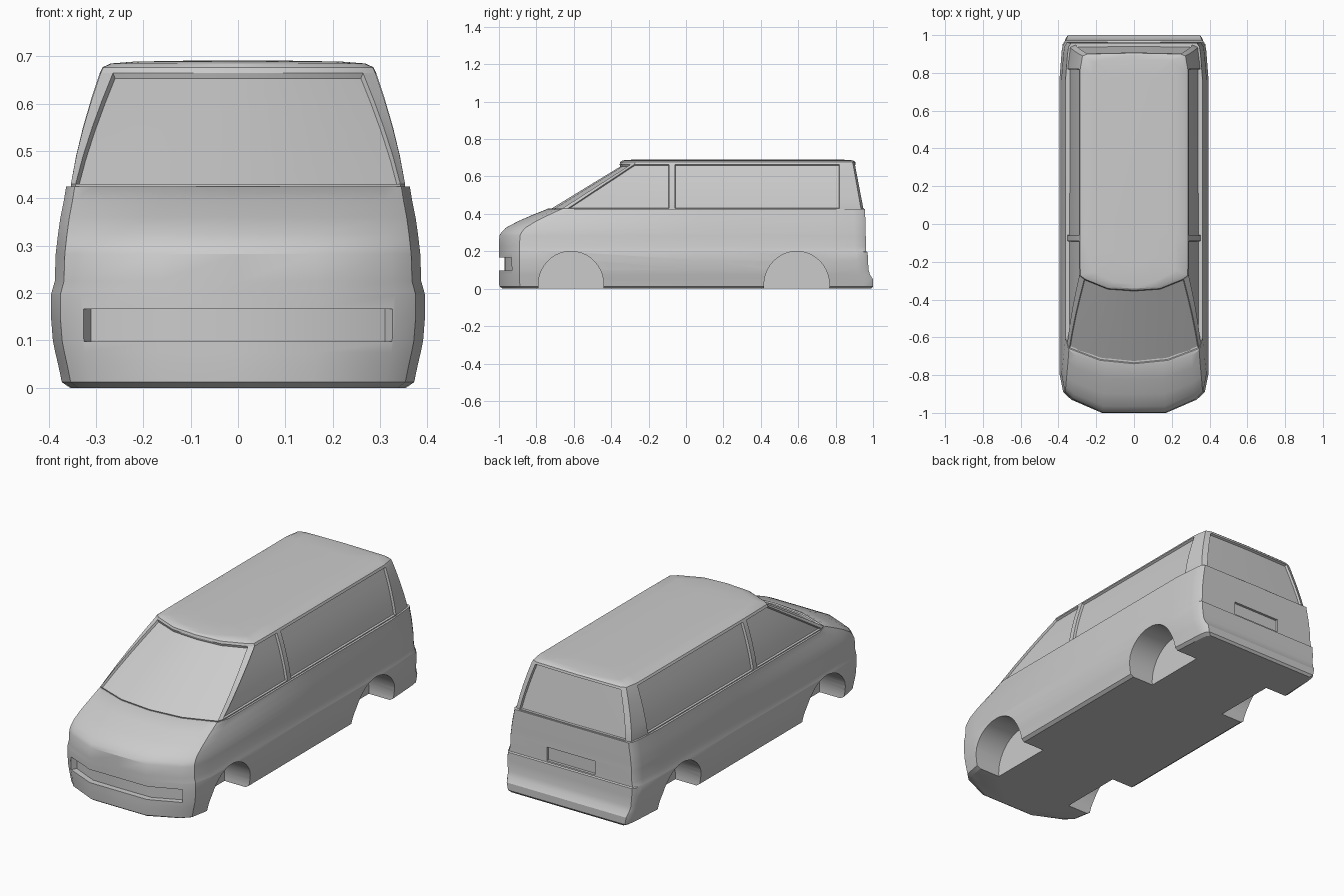
import bpy, bmesh, math
from mathutils import Vector

if "Cube" in bpy.data.objects:
    bpy.data.objects.remove(bpy.data.objects["Cube"])


def loft(name, rings):
    """Skin closed rings of equal length and cap both ends."""
    bm = bmesh.new()
    rows = [[bm.verts.new(p) for p in r] for r in rings]
    n = len(rows[0])
    for a, b in zip(rows, rows[1:]):
        for i in range(n):
            j = (i + 1) % n
            bm.faces.new((a[i], a[j], b[j], b[i]))
    bm.faces.new(rows[0][::-1])
    bm.faces.new(rows[-1])
    bmesh.ops.recalc_face_normals(bm, faces=bm.faces)
    me = bpy.data.meshes.new(name)
    bm.to_mesh(me)
    bm.free()
    ob = bpy.data.objects.new(name, me)
    bpy.context.collection.objects.link(ob)
    return ob


def mirrored(half, z):
    """Half outline from front centre to rear centre -> full ring at height z."""
    pts = [(x, y, z) for x, y in half]
    return pts + [(-x, y, z) for x, y in half[-2:0:-1]]


def cut(ob, cutter):
    m = ob.modifiers.new("cut", 'BOOLEAN')
    m.operation = 'DIFFERENCE'
    m.solver = 'EXACT'
    m.object = cutter
    bpy.context.view_layer.objects.active = ob
    bpy.ops.object.modifier_apply(modifier=m.name)
    bpy.data.objects.remove(cutter)


def edit(ob, fn):
    bm = bmesh.new()
    bm.from_mesh(ob.data)
    fn(bm)
    bm.to_mesh(ob.data)
    bm.free()


def smooth(ob, angle):
    bpy.ops.object.select_all(action='DESELECT')
    ob.select_set(True)
    bpy.context.view_layer.objects.active = ob
    bpy.ops.object.shade_smooth_by_angle(angle=math.radians(angle))


# Lower body: z, half width, front y, rear y, corner depth
levels = [
    (0.000, .355, -.980, .990, 1.0), (0.012, .372, -.998, 1.00, 1.0),
    (0.050, .380, -1.00, 1.00, 1.0), (0.075, .386, -1.00, .984, 1.0),
    (0.100, .391, -1.00, .976, 1.0), (0.150, .395, -1.00, .973, 1.0),
    (0.196, .395, -1.00, .971, 1.0), (0.200, .394, -1.00, .963, 1.0),
    (0.225, .387, -1.00, .962, 1.0), (0.283, .385, -.998, .961, 1.0),
    (0.300, .383, -.988, .960, .98), (0.325, .380, -.965, .960, .95),
    (0.360, .375, -.900, .959, .88), (0.395, .368, -.820, .958, .80),
    (0.425, .363, -.745, .957, .70)]


def body_half(w, f, r, k):
    return [(0, f), (.43 * w, f + .012 * (1 - k)), (.84 * w, f + .07 * k),
            (.95 * w, f + .11 * k), (w, f + .21 * k), (w, .1), (w, .76),
            (.97 * w, r - .06), (.955 * w, r - .02), (.92 * w, r), (0, r)]


body = loft("lower_body", [mirrored(body_half(w, f, r, k), z)
                           for z, w, f, r, k in levels])


# Split the belt-line ledge from the hidden deck under the cabin
def belt(bm):
    top = [f for f in bm.faces if f.calc_center_median().z > .424]
    bmesh.ops.inset_region(bm, faces=top, thickness=.03)


edit(body, belt)

# Wheel arches
for y in (-.615, .592):
    for s in (-1, 1):
        rings = [[(s * x, y + .175 * math.cos(a), .02 + .18 * math.sin(a))
                  for a in [i * math.tau / 40 for i in range(40)]]
                 for x in (.23, .5)]
        cut(body, loft("arch_cutter", rings))

# Front grille slot with a curved back
slot = [(0, -1.1), (.328, -1.1), (.328, -.935), (.31, -.905), (.17, -.968), (0, -.97)]
cut(body, loft("slot_cutter", [mirrored(slot, z) for z in (.098, .167)]))

# Rear plate recess
plate = [(0, .948), (.14, .948), (.14, 1.1), (0, 1.1)]
cut(body, loft("plate_cutter", [mirrored(plate, z) for z in (.207, .278)]))


def open_deck(bm):
    deck = [f for f in bm.faces if f.calc_center_median().z > .424 and f.calc_area() > .3]
    bmesh.ops.delete(bm, geom=deck, context='FACES')


edit(body, open_deck)
smooth(body, 28)

# Cabin: half outline at belt and at window top
base = [(0, -.74), (.18, -.722), (.343, -.66), (.353, -.63), (.353, -.09), (.353, -.06),
        (.351, .82), (.337, .935), (.31, .948), (0, .953)]
head = [(0, -.355), (.14, -.345), (.264, -.295), (.290, -.275), (.292, -.09), (.292, -.06),
        (.291, .82), (.278, .893), (.25, .903), (0, .908)]


def cabin_half(z):
    t = (z - .43) / .235
    bulge = 1 + .07 * max(0, t * (1 - t))
    return [((a[0] + (b[0] - a[0]) * t) * bulge, a[1] + (b[1] - a[1]) * t)
            for a, b in zip(base, head)]


rings = [mirrored(base, .405)]
rings += [mirrored(cabin_half(z), z) for z in (.43, .49, .55, .61, .665)]
for z, sx, sy in ((.677, .98, .995), (.685, .92, .98), (.689, .75, .94), (.691, .35, .8)):
    rings.append(mirrored([(x * sx, .28 + (y - .28) * sy) for x, y in head], z))
cabin = loft("cabin", rings)


# Recess windscreen, side windows and rear window
def windows(bm):
    n = 18
    cols = {0, 1, 3, 5, 8}
    cols |= {n - 1 - c for c in cols}
    bm.faces.ensure_lookup_table()
    glass = [bm.faces[r * n + c] for r in range(1, 5) for c in sorted(cols)]
    bottom = [f for f in bm.faces if f.calc_center_median().z < .41]
    bmesh.ops.inset_region(bm, faces=glass, thickness=.003, depth=-.012,
                           use_even_offset=True)
    bmesh.ops.delete(bm, geom=bottom, context='FACES')


edit(cabin, windows)
smooth(cabin, 28)
